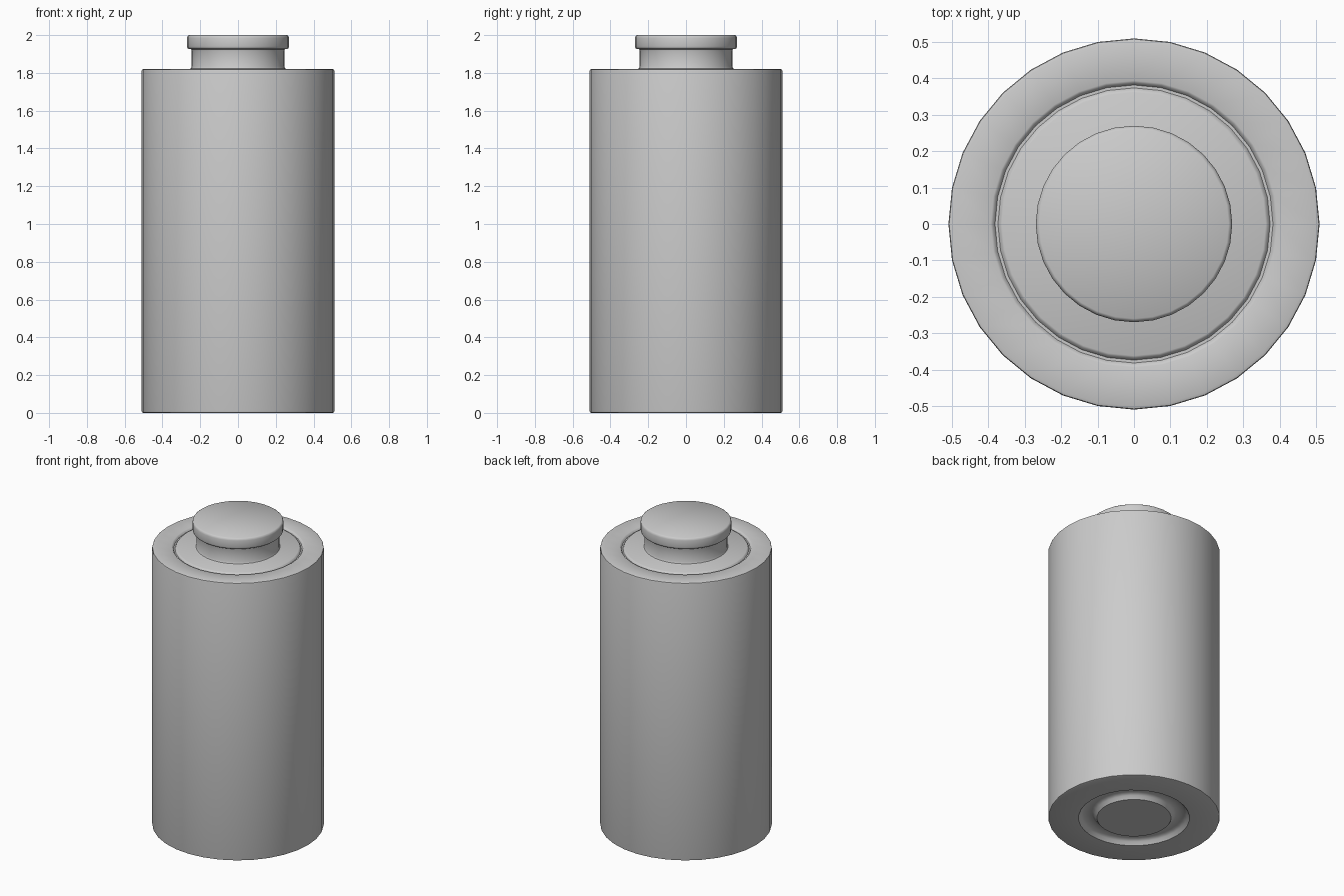
import bpy, bmesh, math

if "Cube" in bpy.data.objects:
    bpy.data.objects.remove(bpy.data.objects["Cube"])

SIDES = 32


def lathe(name, profile):
    """Revolve an (r, z) profile around z; r = 0 ends close to a pole."""
    bm = bmesh.new()
    rings = []
    for r, z in profile:
        if r == 0:
            rings.append([bm.verts.new((0, 0, z))] * SIDES)
        else:
            rings.append([bm.verts.new((r * math.cos(2 * math.pi * i / SIDES),
                                        r * math.sin(2 * math.pi * i / SIDES), z))
                          for i in range(SIDES)])
    for low, high in zip(rings, rings[1:]):
        for i in range(SIDES):
            j = (i + 1) % SIDES
            corners = dict.fromkeys((low[i], low[j], high[j], high[i]))
            bm.faces.new(list(corners))
    bmesh.ops.recalc_face_normals(bm, faces=bm.faces)
    mesh = bpy.data.meshes.new(name)
    bm.to_mesh(mesh)
    bm.free()
    obj = bpy.data.objects.new(name, mesh)
    bpy.context.collection.objects.link(obj)
    bpy.ops.object.select_all(action='DESELECT')
    obj.select_set(True)
    bpy.context.view_layer.objects.active = obj
    bpy.ops.object.shade_smooth_by_angle(angle=math.radians(40))
    return obj


# Whole canister: grooved base, straight wall, grooved shoulder, neck and lipped cap
lathe("canister", [
    # base with ring groove
    (0, 0), (0.22, 0), (0.235, 0.02), (0.25, 0.03),
    (0.30, 0.03), (0.315, 0.02), (0.33, 0), (0.50, 0),
    # wall with softened rims
    (0.508, 0.003), (0.51, 0.01), (0.51, 1.81), (0.508, 1.817), (0.50, 1.82),
    # shoulder with narrow groove
    (0.394, 1.82), (0.388, 1.817), (0.382, 1.807), (0.374, 1.807),
    (0.368, 1.817), (0.362, 1.82),
    # neck with small fillet
    (0.26, 1.82), (0.25, 1.824), (0.245, 1.835), (0.245, 1.915), (0.248, 1.925),
    # cap lip and flat top
    (0.262, 1.927), (0.268, 1.932), (0.27, 1.94), (0.27, 1.985),
    (0.267, 1.995), (0.26, 2.0), (0, 2.0),
])
